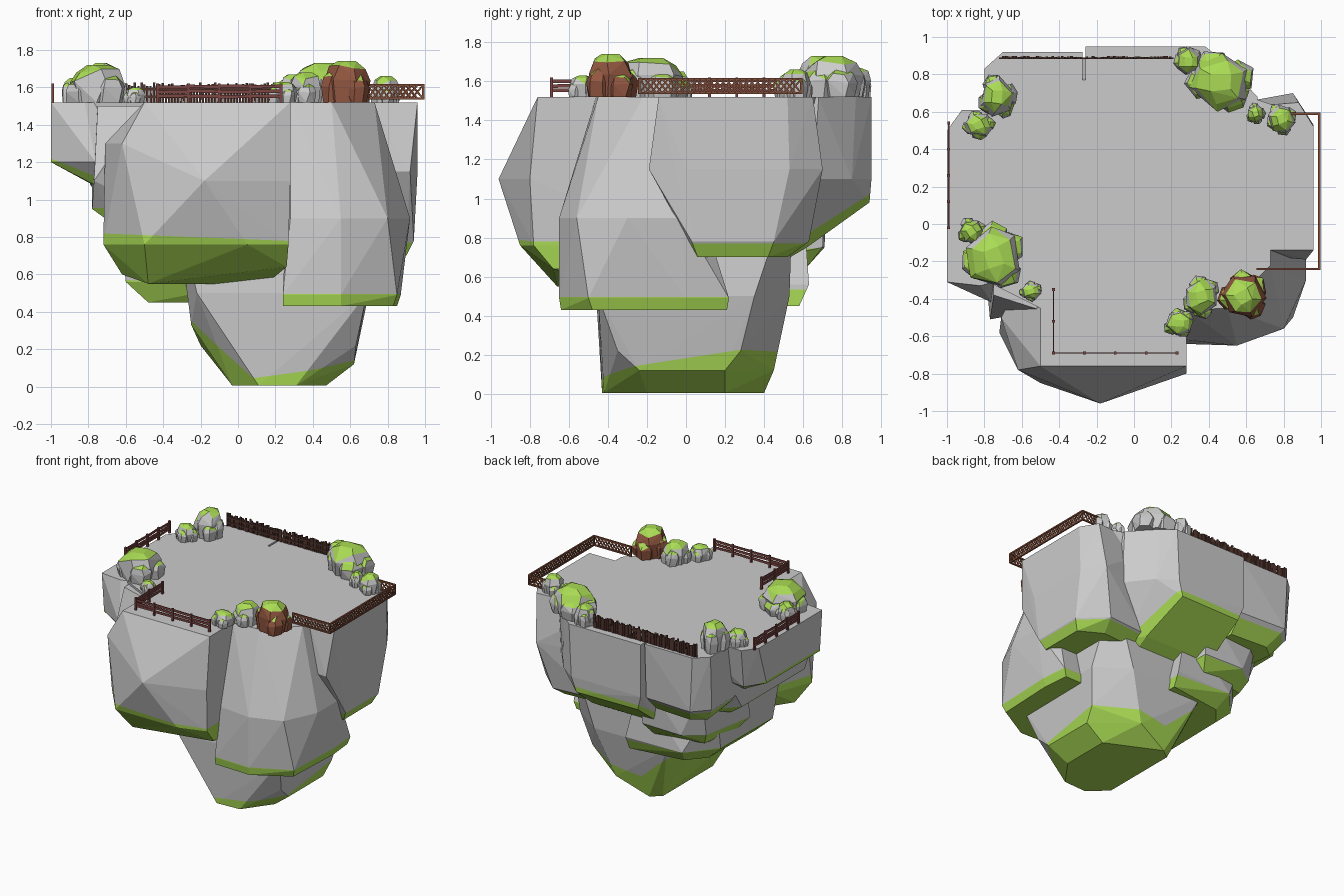
import bpy, bmesh, math, random
from mathutils import Vector

if "Cube" in bpy.data.objects:
    bpy.data.objects.remove(bpy.data.objects["Cube"])

random.seed(4)
TOP = 1.52


def mat(name, rgb):
    m = bpy.data.materials.new(name)
    m.diffuse_color = (*rgb, 1)
    m.use_nodes = True
    m.node_tree.nodes["Principled BSDF"].inputs["Base Color"].default_value = m.diffuse_color
    return m


STONE = mat("grey stone", (0.60, 0.60, 0.60))
MOSS = mat("lime moss", (0.40, 0.71, 0.09))
CLAY = mat("brown rock", (0.29, 0.095, 0.052))
REDWOOD = mat("red brown rail wood", (0.20, 0.062, 0.055))
LATTICE = mat("lattice wood", (0.22, 0.075, 0.04))
DARKWOOD = mat("dark stake wood", (0.09, 0.038, 0.03))


def finish(bm, name, mats):
    bmesh.ops.recalc_face_normals(bm, faces=bm.faces)
    me = bpy.data.meshes.new(name)
    bm.to_mesh(me)
    bm.free()
    for m in mats:
        me.materials.append(m)
    ob = bpy.data.objects.new(name, me)
    bpy.context.collection.objects.link(ob)
    return ob


def hull(bm, pts):
    vs = [bm.verts.new(p) for p in pts]
    r = bmesh.ops.convex_hull(bm, input=vs)
    junk = {g for g in r["geom_interior"] + r["geom_unused"] if isinstance(g, bmesh.types.BMVert)}
    bmesh.ops.delete(bm, geom=list(junk), context='VERTS')


def chunk(name, rings, *moss):
    """Faceted cliff from rings {z: outline}; moss below any plane z = a + b*x + c*y."""
    bm = bmesh.new()
    hull(bm, [(x, y, z) for z, ring in rings.items() for x, y in ring])
    for a, b, c in moss:
        bmesh.ops.bisect_plane(bm, geom=bm.verts[:] + bm.edges[:] + bm.faces[:], dist=1e-5,
                               plane_co=(0, 0, a), plane_no=(-b, -c, 1))
    for f in bm.faces:
        m = f.calc_center_median()
        f.material_index = int(any(m.z < a + b * m.x + c * m.y for a, b, c in moss))
    bmesh.ops.dissolve_limit(bm, angle_limit=0.02, verts=bm.verts, edges=bm.edges, delimit={'MATERIAL'})
    finish(bm, name, [STONE, MOSS])


# Island body: flat plateau, tapering core and overlapping cliffs
chunk("plateau", {
    TOP: [(-.8, -.3), (-.5, -.45), (.28, -.45), (.72, -.1), (.85, .6), (.35, .77), (-.75, .77)],
    1.2: [(-.35, .88), (-.2, .88)],
    1.1: [(-.7, -.3), (.25, -.4), (.7, 0), (.6, .6), (-.6, .65)]})
chunk("core", {
    1.1: [(-.35, -.4), (.65, -.4), (.65, .55), (-.35, .55)],
    .5: [(-.22, -.46), (.69, -.45), (.7, .35), (.45, .53), (-.2, .53)],
    .33: [(-.25, -.25), (-.22, .3)],
    .22: [(.63, -.35), (.64, .28), (-.2, 0)],
    .12: [(.62, -.24), (.62, .2), (.31, .45)],
    .005: [(-.03, -.3), (.11, -.43), (.31, -.42), (.47, -.2), (.47, .2), (.05, .4), (-.03, .34)]},
    (.1, .13, .15), (.18, -.85, .15))
chunk("front_cliff", {
    TOP: [(-.5, -.76), (.28, -.76), (.28, -.1), (-.5, -.1)],
    1.3: [(-.71, -.5), (-.62, -.78)],
    1.1: [(-.18, -.96), (.28, -.8), (-.7, -.5)],
    .76: [(-.5, -.85), (.05, -.85), (.27, -.78), (-.72, -.58), (-.6, -.25), (.27, 0)],
    .64: [(.26, -.68)],
    .55: [(-.48, -.66), (-.3, -.2), (.15, -.3)],
    .6: [(-.62, -.5)]}, (.79, -.04, 0))
chunk("front_right_cliff", {
    TOP: [(.28, -.46), (.5, -.45), (.73, -.22), (.73, -.1), (.28, -.1)],
    .9: [(.28, -.62), (.55, -.65), (.8, -.56), (.92, -.3), (.92, -.02), (.3, 0)],
    .49: [(.24, -.64), (.55, -.65), (.85, -.5), (.87, 0), (.85, .22), (.3, .22)],
    .43: [(.24, -.63), (.55, -.64), (.83, -.48), (.85, 0), (.83, .21), (.3, .2)]}, (.495, 0, 0))
chunk("right_cliff", {
    TOP: [(.73, -.14), (.96, -.14), (.96, .52), (.88, .65), (.3, .6), (.3, -.1)],
    1.15: [(.92, -.19), (.96, 0), (.96, .53), (.85, .7), (.3, .6), (.4, -.15)],
    .78: [(.94, .03), (.94, .45), (.75, .63), (.4, .05), (.4, .6)],
    .7: [(.9, .06), (.9, .42), (.72, .52), (.4, .1), (.4, .5)]}, (.77, 0, 0))
chunk("back_right_cliff", {
    TOP: [(-.26, .95), (.38, .95), (.48, .87), (.66, .68), (.66, .2), (-.26, .2)],
    1.1: [(-.26, .95), (.36, .95), (.5, .85), (.66, .65)],
    .98: [(-.22, .93), (.32, .94)],
    .75: [(-.2, .62), (.4, .62), (.5, .5), (-.2, .3)],
    .68: [(-.15, .5), (.4, .5), (.3, .2)]}, (.42, 0, .64))
chunk("back_left_cliff", {
    TOP: [(-.8, .83), (-.7, .92), (-.275, .92), (-.275, .3), (-.8, .3)],
    1.08: [(-.79, .8), (-.68, .92), (-.275, .9), (-.78, .3)],
    .95: [(-.7, .72), (-.6, .8), (-.28, .78), (-.3, .3), (-.65, .3)]}, (1.05, 0, 0))
chunk("left_cliff", {
    TOP: [(-1, -.31), (-.82, -.33), (-.4, -.2), (-.4, .6), (-.92, .61), (-1, .5)],
    1.2: [(-1, -.28), (-1, .4), (-.9, .55), (-.76, -.42), (-.5, .5)],
    1.07: [(-.75, -.3), (-.76, .35), (-.5, 0)]}, (.82, -.4, 0))
chunk("left_middle_ledge", {
    1.5: [(-.75, -.38), (-.5, -.46), (-.4, .4), (-.75, .4)],
    1.1: [(-.77, -.51), (-.78, .5), (-.4, .6)],
    .95: [(-.78, -.4), (-.78, .4), (-.6, .6)],
    .87: [(-.67, -.35), (-.67, .38), (-.3, .5), (-.3, -.3)]}, (.955, 0, 0))
chunk("back_middle_ledge", {
    1.15: [(-.66, .2), (-.62, .68), (-.1, .72), (0, .2)],
    .75: [(-.68, .15), (-.6, .6), (-.45, .71), (-.1, .7), (0, .2)],
    .65: [(-.6, .2), (-.55, .55), (-.15, .62), (0, .2)]}, (.745, 0, 0))
chunk("lower_left_ledge", {
    1.0: [(-.65, -.3), (-.62, .5), (0, .6), (0, -.3)],
    .56: [(-.6, -.25), (-.59, .4), (-.4, .62), (.1, .63), (.1, -.3)],
    .45: [(-.48, -.2), (-.47, .38), (-.35, .52), (.1, .58), (.1, -.2)]}, (.54, -.05, 0))


# Mossy boulders: a main rock with smaller rocks leaning on its base
def rock(bm, x, y, rx, ry, z0, z1, turn):
    pts = []
    for frac, rad, n, off in ((0, .85, 6, 0), (.55, 1, 6, .1), (.84, .8, 6, .1), (1, .42, 4, .5)):
        for i in range(n):
            t = turn + math.tau * (i + random.uniform(-.15, .15)) / n + off
            k = rad * random.uniform(.95, 1.05)
            h = frac + (random.uniform(-.06, .06) if 0 < frac < 1 else 0)
            pts.append((x + rx * k * math.cos(t), y + ry * k * math.sin(t), z0 + (z1 - z0) * h))
    hull(bm, pts)


def boulder(name, x, y, rx, ry, z1, stone=STONE):
    bm = bmesh.new()
    rock(bm, x, y, rx * .86, ry * .86, TOP, z1, random.random())
    for i in range(4):
        t = math.tau * i / 4 + random.uniform(0, .8)
        rock(bm, x + rx * .52 * math.cos(t), y + ry * .52 * math.sin(t), rx * .5, ry * .5,
             TOP, TOP + (z1 - TOP) * random.uniform(.5, .8), t)
    bmesh.ops.dissolve_limit(bm, angle_limit=.12, verts=bm.verts, edges=bm.edges)
    bmesh.ops.recalc_face_normals(bm, faces=bm.faces)
    bm.normal_update()
    for f in bm.faces:
        f.material_index = int(f.normal.z > .5)
    finish(bm, name, [stone, MOSS])


for i, b in enumerate([
        (-.73, .68, .11, .13, 1.73), (-.83, .53, .09, .08, 1.64),
        (.29, .87, .08, .09, 1.67), (.46, .76, .19, .18, 1.73),
        (.65, .59, .055, .06, 1.63), (.79, .56, .085, .09, 1.66),
        (-.87, -.04, .08, .08, 1.65), (-.75, -.18, .18, .19, 1.72), (-.55, -.36, .065, .055, 1.6),
        (.24, -.53, .09, .08, 1.63), (.36, -.39, .11, .12, 1.68)]):
    boulder(f"boulder_{i + 1}", *b)
boulder("brown_boulder", .585, -.385, .14, .14, 1.74, CLAY)


# Fences
def bar(bm, p, q, w, d):
    """Square beam from p to q, w wide and d deep."""
    p, q = Vector(p), Vector(q)
    axis = (q - p).normalized()
    side = axis.cross((0, 0, 1)) if abs(axis.z) < .9 else Vector((1, 0, 0))
    side.normalize()
    up = side.cross(axis).normalized()
    hull(bm, [c + side * (w / 2 * i) + up * (d / 2 * j) for c in (p, q) for i in (-1, 1) for j in (-1, 1)])


def run(a, b, t, z):
    return (a[0] + (b[0] - a[0]) * t, a[1] + (b[1] - a[1]) * t, z)


def rail_fence(name, legs):
    bm = bmesh.new()
    for a, b, n in legs:
        for i in range(n + 1):
            bar(bm, run(a, b, i / n, TOP), run(a, b, i / n, 1.62), .015, .015)
        for z in (1.553, 1.579, 1.604):
            for i in range(n):
                bar(bm, run(a, b, i / n, z + random.uniform(-.004, .004)),
                    run(a, b, (i + 1) / n, z + random.uniform(-.004, .004)), .007, .018)
    finish(bm, name, [REDWOOD])


rail_fence("front_rail_fence", [((-.43, -.35), (-.43, -.69), 2), ((-.43, -.69), (.23, -.69), 4)])
rail_fence("left_rail_fence", [((-.99, .54), (-.99, -.02), 4)])

# Lattice fence around the right side
bm = bmesh.new()
for a, b in (((.66, -.24), (.99, -.24)), ((.99, -.24), (.99, .59)), ((.99, .59), (.83, .59))):
    length = math.dist(a, b)
    lo, hi = 1.54, 1.612
    for z in (lo, hi):
        bar(bm, run(a, b, 0, z), run(a, b, 1, z), .012, .011)
    for t in (0, 1):
        bar(bm, run(a, b, t, lo - .005), run(a, b, t, hi + .005), .012, .012)
    n = round(length / .03)
    for i in range(n - 1):
        t0, t1 = i / n, (i + 2) / n
        bar(bm, run(a, b, t0, lo), run(a, b, t1, hi), .006, .009)
        bar(bm, run(a, b, t1, lo), run(a, b, t0, hi), .006, .009)
finish(bm, "lattice_fence", [LATTICE])

# Stake fence along the back
bm = bmesh.new()
for i in range(56):
    x = -.715 + i * .0165
    y = .89 + random.uniform(-.004, .004)
    bar(bm, (x, y, TOP), (x + random.uniform(-.003, .003), y, random.uniform(1.603, 1.628)), .013, .01)
for z in (1.55, 1.59):
    bar(bm, (-.72, .885, z), (.21, .885, z), .008, .012)
finish(bm, "back_stake_fence", [DARKWOOD])
